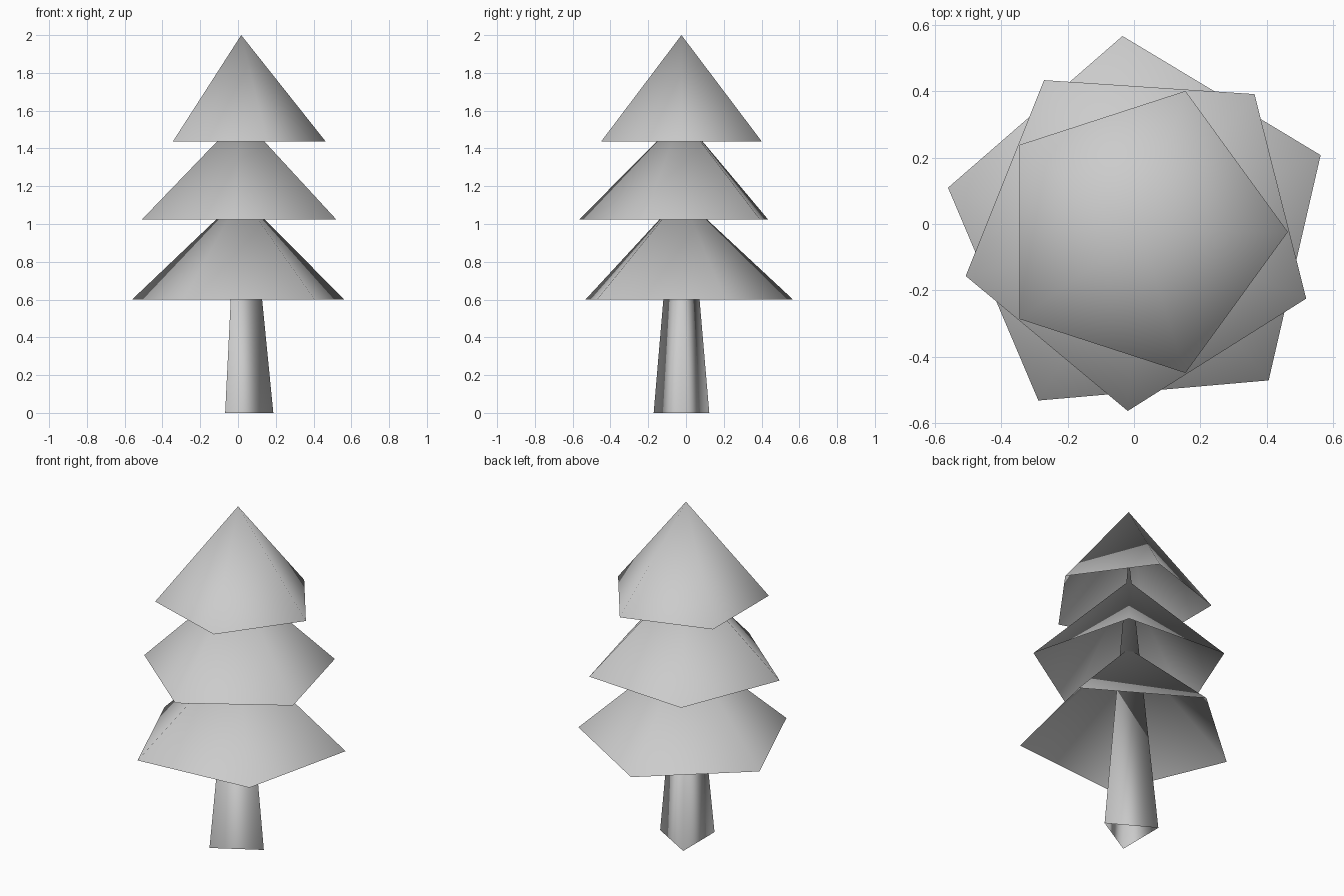
import bpy, bmesh
from math import radians, cos, sin, tau

cube = bpy.data.objects.get("Cube")
if cube:
    bpy.data.objects.remove(cube, do_unlink=True)

# One plain grey for the whole tree
GREY = (0.6, 0.6, 0.6, 1)
grey = bpy.data.materials.new("light grey")
grey.use_nodes = True
grey.diffuse_color = GREY
bsdf = next(n for n in grey.node_tree.nodes if n.type == 'BSDF_PRINCIPLED')
bsdf.inputs["Base Color"].default_value = GREY
bsdf.inputs["Roughness"].default_value = 0.9

AXIS = (0.017, -0.024)  # the tree stands slightly off the origin


def open_cone(name, sides, radius, bottom, top, turn):
    """Smooth hollow cone without a base, first corner turned from +x."""
    bm = bmesh.new()
    apex = bm.verts.new((*AXIS, top))
    rim = []
    for i in range(sides):
        a = radians(turn) + tau * i / sides
        rim.append(bm.verts.new((AXIS[0] + radius * cos(a),
                                 AXIS[1] + radius * sin(a), bottom)))
    for i in range(sides):
        face = bm.faces.new((rim[i], rim[(i + 1) % sides], apex))
        face.smooth = True
    mesh = bpy.data.meshes.new(name)
    bm.to_mesh(mesh)
    bm.free()
    mesh.materials.append(grey)
    obj = bpy.data.objects.new(name, mesh)
    bpy.context.collection.objects.link(obj)
    return obj


# Three-sided trunk tapering up through the foliage
open_cone("trunk", 3, 0.17, 0, 1.72, 0)

# Five-sided foliage tiers, each turned differently
open_cone("lower_foliage", 5, 0.593, 0.6, 1.15, 23)
open_cone("middle_foliage", 5, 0.541, 1.025, 1.57, 50.2)
open_cone("upper_foliage", 5, 0.447, 1.437, 2, 0)
